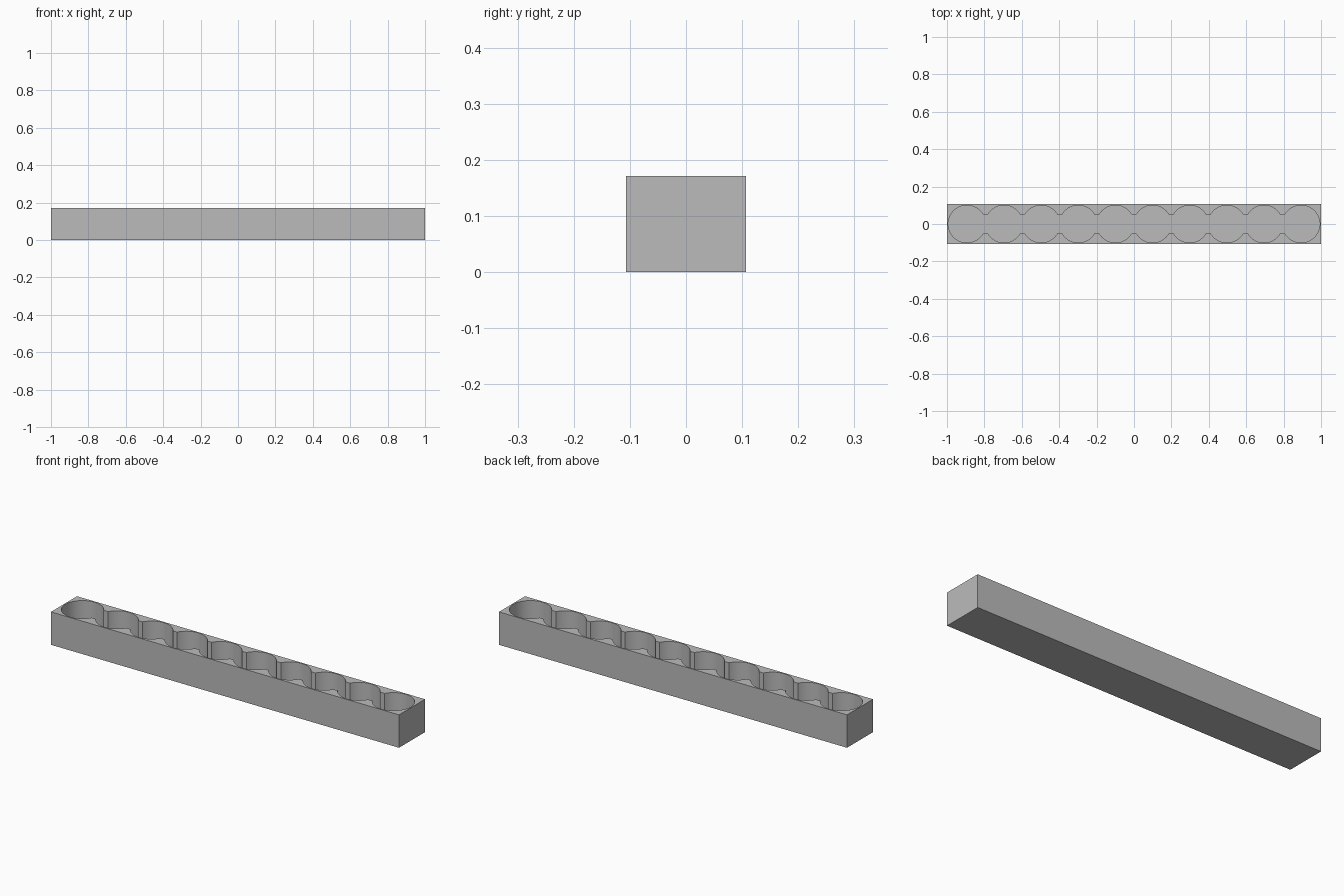
import bpy
import bmesh
from math import radians, sin, cos

if "Cube" in bpy.data.objects:
    bpy.data.objects.remove(bpy.data.objects["Cube"])

LENGTH, DEPTH, HEIGHT = 2.0, 0.213, 0.171
WALL, RADIUS, COUNT = 0.0065, 0.1, 10
FLOOR = 0.008
FIRST = -LENGTH / 2 + WALL + RADIUS
PITCH = -2 * FIRST / (COUNT - 1)
CUSP = 30          # angle at which a pocket meets the connecting channel
STEPS = 24         # segments per pocket arc

grey = bpy.data.materials.new("plain_grey")
grey.use_nodes = True
grey.diffuse_color = (0.5, 0.5, 0.5, 1)
grey.node_tree.nodes["Principled BSDF"].inputs["Base Color"].default_value = grey.diffuse_color


def prism(name, outline, z0, z1):
    """Extrude a counter-clockwise outline from z0 up to z1."""
    bm = bmesh.new()
    base = bm.faces.new([bm.verts.new((x, y, z0)) for x, y in outline])
    top = bmesh.ops.extrude_face_region(bm, geom=[base], use_keep_orig=True)
    verts = [v for v in top["geom"] if isinstance(v, bmesh.types.BMVert)]
    bmesh.ops.translate(bm, verts=verts, vec=(0, 0, z1 - z0))
    bmesh.ops.recalc_face_normals(bm, faces=bm.faces)
    mesh = bpy.data.meshes.new(name)
    bm.to_mesh(mesh)
    bm.free()
    mesh.materials.append(grey)
    obj = bpy.data.objects.new(name, mesh)
    bpy.context.collection.objects.link(obj)
    return obj


# Scalloped outline: a row of round pockets joined by a narrow channel
upper = []
for i in range(COUNT):
    start = 180 if i == 0 else 180 - CUSP
    end = 0 if i == COUNT - 1 else CUSP
    for k in range(STEPS + 1):
        a = radians(start + (end - start) * k / STEPS)
        upper.append((FIRST + i * PITCH + RADIUS * cos(a), RADIUS * sin(a)))
lower = [(x, -y) for x, y in upper[1:-1]]
scallops = lower + upper[::-1]

# Rectangular tray body
hx, hy = LENGTH / 2, DEPTH / 2
tray = prism("tray", [(-hx, -hy), (hx, -hy), (hx, hy), (-hx, hy)], 0, HEIGHT)

# Hollow out the pockets
cutter = prism("pocket_cutter", scallops, FLOOR, HEIGHT + 0.1)
cutter.hide_render = True
cut = tray.modifiers.new("pockets", 'BOOLEAN')
cut.operation = 'DIFFERENCE'
cut.solver = 'EXACT'
cut.object = cutter

bpy.ops.object.select_all(action='DESELECT')
bpy.context.view_layer.objects.active = tray
tray.select_set(True)
bpy.ops.object.modifier_apply(modifier=cut.name)
bpy.data.objects.remove(cutter)

# Smooth pocket walls, crisp rims
bpy.ops.object.shade_smooth_by_angle(angle=radians(30))
